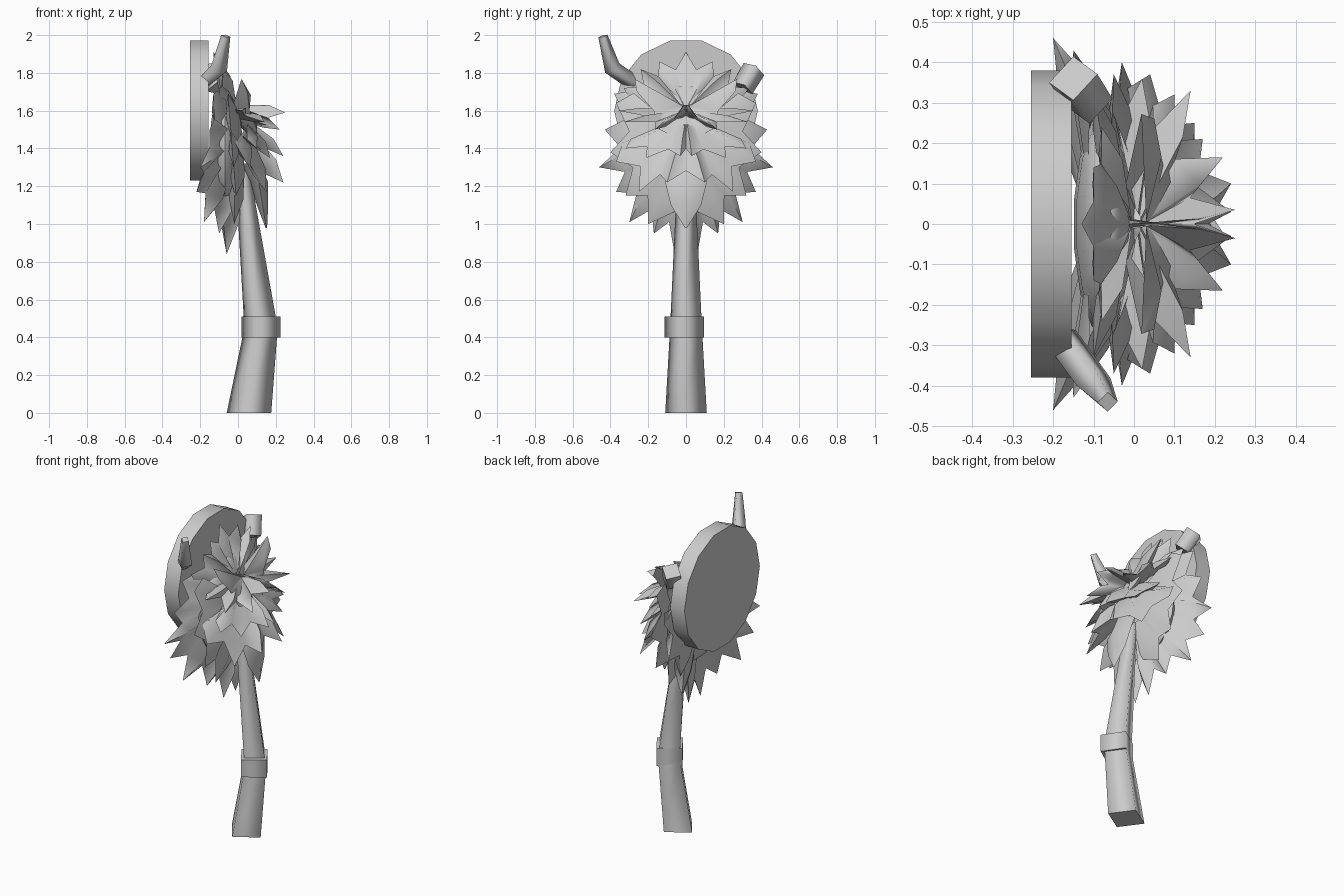
import bpy, bmesh, math
from mathutils import Matrix, Vector

if "Cube" in bpy.data.objects:
    bpy.data.objects.remove(bpy.data.objects["Cube"])

grey = bpy.data.materials.new("plain grey")
grey.use_nodes = True
grey.diffuse_color = (0.6, 0.6, 0.6, 1)
grey.node_tree.nodes["Principled BSDF"].inputs["Base Color"].default_value = (0.6, 0.6, 0.6, 1)


def finish(bm, name, angle=40):
    bmesh.ops.recalc_face_normals(bm, faces=bm.faces)
    mesh = bpy.data.meshes.new(name)
    bm.to_mesh(mesh)
    bm.free()
    mesh.materials.append(grey)
    obj = bpy.data.objects.new(name, mesh)
    bpy.context.collection.objects.link(obj)
    bpy.ops.object.select_all(action="DESELECT")
    obj.select_set(True)
    bpy.context.view_layer.objects.active = obj
    bpy.ops.object.shade_smooth_by_angle(angle=math.radians(angle), keep_sharp_edges=True)


def loft(bm, rings):
    """Skin a list of point rings and cap both ends with crisp edges."""
    loops = [[bm.verts.new(p) for p in ring] for ring in rings]
    count = len(loops[0])
    for a, b in zip(loops, loops[1:]):
        for i in range(count):
            j = (i + 1) % count
            bm.faces.new((a[i], a[j], b[j], b[i]))
    for end in (loops[0], loops[-1]):
        for edge in bm.faces.new(end).edges:
            edge.smooth = False


def diamond(x, z, rx, ry, y=0, twist=0):
    turn = Matrix.Rotation(math.radians(twist), 3, "Z")
    corners = ((rx, 0, 0), (0, ry, 0), (-rx, 0, 0), (0, -ry, 0))
    return [turn @ Vector(c) + Vector((x, y, z)) for c in corners]


def horn(name, path, radii):
    """Square tube along a bent path."""
    path = [Vector(p) for p in path]
    bm, rings = bmesh.new(), []
    for i, (p, r) in enumerate(zip(path, radii)):
        d = (path[min(i + 1, len(path) - 1)] - path[max(i - 1, 0)]).normalized()
        u = d.cross(Vector((1, 0, 0))).normalized()
        v = d.cross(u)
        rings.append([p + r * s for s in (u, v, -u, -v)])
    loft(bm, rings)
    finish(bm, name, 95)


def jagged_layer(name, centre, half, lift=0.05, root=0.3, notch=0.78):
    """Closed fan of joined pointed locks, mirrored across y."""
    centre = Vector(centre)
    tips = [Vector((x, -y, z)) for x, y, z in reversed(half) if y] + [Vector(p) for p in half]
    bm = bmesh.new()

    def out(p):
        d = (p - centre).normalized()
        n = Vector((1, 0, 0.5))
        return (n - d * n.dot(d)).normalized()

    # Valleys sit between neighbouring tips, with one more at each end
    ends = [tips[0] * 1.5 - tips[1] * 0.5, tips[-1] * 1.5 - tips[-2] * 0.5]
    middles = [ends[0]] + [(a + b) / 2 for a, b in zip(tips, tips[1:])] + [ends[1]]
    valleys = [bm.verts.new(centre.lerp(m, notch)) for m in middles]
    points = [bm.verts.new(t) for t in tips]
    for amount in (lift, -lift * 0.4):
        def row(targets, t, scale):
            return [bm.verts.new(centre.lerp(p, t) + out(p) * amount * scale) for p in targets]
        valley_roots = row(middles, root, 1)
        roots = row(tips, root, 1)
        ridges = row(tips, 0.7, 0.9)
        for i, point in enumerate(points):
            for k in (i, i + 1):
                bm.faces.new((roots[i], valley_roots[k], valleys[k], ridges[i]))
                bm.faces.new((ridges[i], valleys[k], point))
    finish(bm, name, 75)


# Wall disc
bm = bmesh.new()
steps = [math.pi * (i + 0.5) / 7 for i in range(14)]
loft(bm, [[(x, 0.38 * math.sin(a), 1.6 + 0.38 * math.cos(a)) for a in steps]
          for x in (-0.255, -0.155)])
finish(bm, "wall_disc")

# Bent four-sided stem and its collar
bm = bmesh.new()
loft(bm, [diamond(0.058, 0, 0.12, 0.112, twist=-11), diamond(0.122, 0.45, 0.09, 0.086, twist=-11),
          diamond(0.045, 1.1, 0.05, 0.055, twist=-11), diamond(0.02, 1.3, 0.05, 0.05, twist=-11)])
finish(bm, "stem", 110)
bm = bmesh.new()
loft(bm, [diamond(0.122, z, 0.106, 0.107, -0.01, -11) for z in (0.4, 0.51)])
finish(bm, "collar", 110)

# Rounded head under the locks
bm = bmesh.new()
bmesh.ops.create_uvsphere(bm, u_segments=14, v_segments=8, radius=1)
for v in bm.verts:
    v.co = Vector((-0.07 + 0.08 * v.co.x, 0.28 * v.co.y, 1.42 + 0.32 * v.co.z))
finish(bm, "head")

# Layers of broad locks, from the back to the front
jagged_layer("beard", (-0.07, 0, 1.42),
             [(-0.06, 0.06, 0.84), (-0.1, 0.17, 0.95), (-0.18, 0.3, 1.01),
              (-0.22, 0.37, 1.17), (-0.2, 0.46, 1.3), (-0.15, 0.43, 1.5), (-0.13, 0.38, 1.69)],
             0.08)
jagged_layer("beard_front", (-0.03, 0, 1.42),
             [(-0.02, 0.2, 1), (-0.01, 0.32, 1.15), (-0.03, 0.4, 1.38), (-0.05, 0.37, 1.64)],
             0.06)
jagged_layer("crown", (-0.05, 0, 1.58),
             [(-0.13, 0, 1.91), (-0.1, 0.14, 1.86), (-0.08, 0.24, 1.82), (-0.1, 0.33, 1.72)],
             0.05, 0.1)
jagged_layer("skirt", (-0.02, 0, 1.5),
             [(0.24, 0.1, 1.22), (0.15, 0.25, 1.17), (0.04, 0.37, 1.33)], 0.06)
jagged_layer("cheek_locks", (-0.02, 0, 1.54),
             [(0.24, 0.03, 1.36), (0.17, 0.21, 1.35), (0.1, 0.32, 1.4)], 0.05)
jagged_layer("front_locks", (-0.04, 0, 1.58),
             [(0.25, 0.035, 1.59), (0.22, 0.165, 1.5), (0.14, 0.33, 1.54), (0.02, 0.36, 1.6)],
             0.05, 0.1, 0.65)
jagged_layer("brow", (-0.02, 0, 1.59),
             [(0.15, 0, 1.37), (0.1, 0.14, 1.5), (0.05, 0.26, 1.7)], 0.05, 0.1, 0.85)

# Hanging tongue
bm = bmesh.new()
loft(bm, [diamond(0.06, 1.32, 0.06, 0.09), diamond(0.11, 1.22, 0.05, 0.11),
          diamond(0.13, 1.1, 0.03, 0.08), diamond(0.15, 0.98, 0.004, 0.006)])
finish(bm, "tongue", 60)

# Whole horn and broken stub
horn("whole_horn", [(-0.18, -0.28, 1.75), (-0.1, -0.39, 1.825), (-0.065, -0.44, 1.995)],
     (0.042, 0.045, 0.025))
horn("broken_horn", [(-0.11, 0.3, 1.72), (-0.15, 0.36, 1.82)], (0.06, 0.063))
